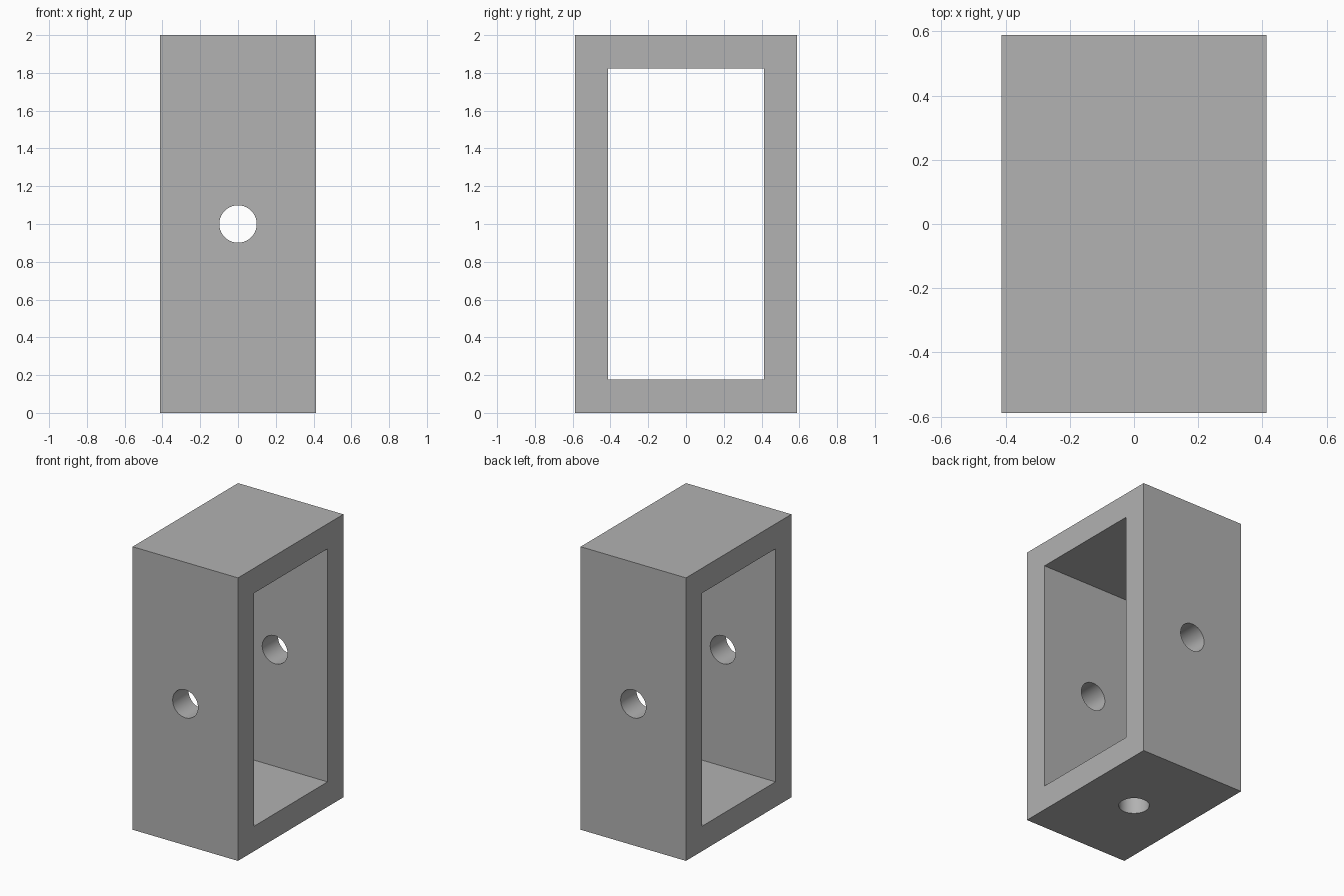
import bpy
import math

if "Cube" in bpy.data.objects:
    bpy.data.objects.remove(bpy.data.objects["Cube"], do_unlink=True)

U = 1 / 17                                   # the block is 34 units tall
WIDTH, DEPTH, HEIGHT, WALL = 14 * U, 20 * U, 34 * U, 3 * U
HOLE_RADIUS = 0.099

grey = bpy.data.materials.new("plain_grey")
grey.use_nodes = True
colour = (0.445, 0.445, 0.445, 1)
grey.diffuse_color = colour
grey.node_tree.nodes["Principled BSDF"].inputs["Base Color"].default_value = colour


def box(name, size, location):
    bpy.ops.mesh.primitive_cube_add(size=1, location=location)
    obj = bpy.context.object
    obj.name = name
    obj.scale = size
    bpy.ops.object.transform_apply(location=False, rotation=False, scale=True)
    obj.data.materials.append(grey)
    return obj


def drill(name, location, tilt):
    bpy.ops.mesh.primitive_cylinder_add(vertices=64, radius=HOLE_RADIUS, depth=2 * WALL,
                                        location=location, rotation=(tilt, 0, 0))
    obj = bpy.context.object
    obj.name = name
    obj.data.materials.append(grey)
    return obj


def cut(target, cutter):
    bpy.ops.object.select_all(action="DESELECT")
    bpy.context.view_layer.objects.active = target
    target.select_set(True)
    mod = target.modifiers.new(cutter.name, "BOOLEAN")
    mod.operation = "DIFFERENCE"
    mod.solver = "EXACT"
    mod.object = cutter
    bpy.ops.object.modifier_apply(modifier=mod.name)
    bpy.data.objects.remove(cutter, do_unlink=True)


# Outer block with a window running through from side to side
middle = HEIGHT / 2
frame = box("box_frame", (WIDTH, DEPTH, HEIGHT), (0, 0, middle))
cut(frame, box("window_cutter", (WIDTH * 2, DEPTH - 2 * WALL, HEIGHT - 2 * WALL), (0, 0, middle)))

# Round holes in the front and back walls, and one in the floor
for side in (-1, 1):
    wall_y = side * (DEPTH - WALL) / 2
    cut(frame, drill("wall_hole_cutter", (0, wall_y, middle), math.pi / 2))
cut(frame, drill("floor_hole_cutter", (0, 0, WALL / 2), 0))

# Smooth hole walls, crisp edges everywhere else
bpy.ops.object.shade_smooth_by_angle(angle=math.radians(30))
